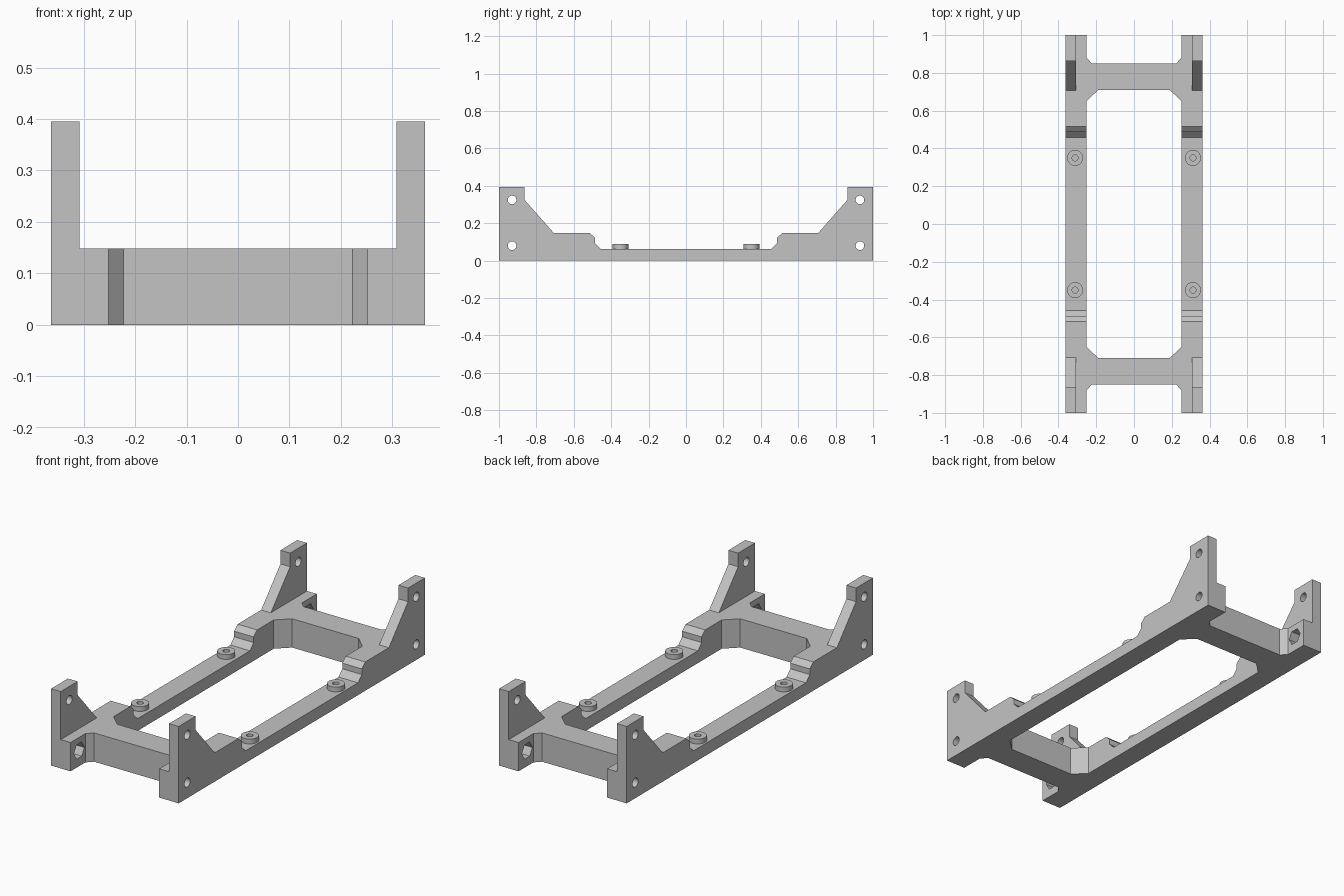
import bpy, bmesh
from math import pi
from mathutils import Matrix, Vector

cube = bpy.data.objects.get("Cube")
if cube:
    bpy.data.objects.remove(cube, do_unlink=True)

HALF_W, RAIL_IN, FIN_IN = 0.363, 0.252, 0.308
DECK, FIN_TOP, RAIL_TOP = 0.148, 0.395, 0.063

grey = bpy.data.materials.new("plain grey")
grey.use_nodes = True
grey.diffuse_color = (0.55, 0.55, 0.55, 1)
grey.node_tree.nodes["Principled BSDF"].inputs["Base Color"].default_value = grey.diffuse_color


def finish(bm, name):
    bmesh.ops.recalc_face_normals(bm, faces=bm.faces)
    mesh = bpy.data.meshes.new(name)
    bm.to_mesh(mesh)
    bm.free()
    mesh.materials.append(grey)
    obj = bpy.data.objects.new(name, mesh)
    bpy.context.scene.collection.objects.link(obj)
    return obj


def prism(name, points, along):
    """Extrude a closed outline of 3D points by a vector."""
    bm = bmesh.new()
    face = bm.faces.new([bm.verts.new(p) for p in points])
    ext = bmesh.ops.extrude_face_region(bm, geom=[face])
    verts = [v for v in ext["geom"] if isinstance(v, bmesh.types.BMVert)]
    bmesh.ops.translate(bm, verts=verts, vec=Vector(along))
    return finish(bm, name)


def rod(name, centre, radius, depth, axis="Z", sides=32):
    bm = bmesh.new()
    turn = Matrix.Rotation(pi / 2, 4, "Y") if axis == "X" else Matrix()
    bmesh.ops.create_cone(bm, cap_ends=True, segments=sides, radius1=radius, radius2=radius,
                          depth=depth, matrix=Matrix.Translation(centre) @ turn)
    return finish(bm, name)


def combine(obj, tool, operation="DIFFERENCE"):
    """Apply a boolean and discard the tool."""
    tool.hide_render = True
    mod = obj.modifiers.new(operation.title(), "BOOLEAN")
    mod.object, mod.operation, mod.solver = tool, operation, "EXACT"
    bpy.context.view_layer.update()
    result = obj.evaluated_get(bpy.context.evaluated_depsgraph_get())
    old = obj.data
    new = bpy.data.meshes.new_from_object(result)
    obj.modifiers.clear()
    obj.data = new
    bpy.data.meshes.remove(old)
    bpy.data.objects.remove(tool, do_unlink=True)


def mirrored(quarter):
    """Closed outline from a path running across one quarter, mirrored in both axes."""
    right = quarter + [(x, -y) for x, y in reversed(quarter)]
    return right + [(-x, y) for x, y in reversed(right)]


# Frame: plan outline crossed with the side profile
plan = mirrored([(0.223, 0.85), (RAIL_IN, 0.88), (RAIL_IN, 1), (HALF_W, 1)])
frame = prism("chassis_frame", [(x, y, 0) for x, y in plan], (0, 0, FIN_TOP))

step = [(1, 0), (1, FIN_TOP), (0.863, FIN_TOP), (0.863, 0.325), (0.707, DECK),
        (0.515, DECK), (0.487, 0.123), (0.487, 0.094), (0.457, RAIL_TOP)]
side = step + [(-y, z) for y, z in reversed(step)]
combine(frame, prism("side_profile", [(-0.5, y, z) for y, z in side], (1, 0, 0)), "INTERSECT")

# Central window with chamfered corners
window = mirrored([(0.189, 0.71), (RAIL_IN, 0.65)])
combine(frame, prism("window_cutter", [(x, y, -0.1) for x, y in window], (0, 0, 1)))

# Clear the space between the upright fins
gap = mirrored([(FIN_IN, 1.1)])
combine(frame, prism("gap_cutter", [(x, y, DECK) for x, y in gap], (0, 0, 1)))

# Bolt holes through the ends, with hexagonal nut pockets on the inner faces
for y in (-0.93, 0.93):
    for z in (0.08, 0.325):
        combine(frame, rod("bolt_cutter", (0, y, z), 0.023, 1, "X"))
    combine(frame, rod("nut_cutter", (0, y, 0.08), 0.042, 2 * FIN_IN, "X", 6))

# Raised mounting bosses with blind screw holes
for x, xname in ((0.312, "left"), (-0.312, "right")):
    for y, yname in ((-0.35, "front"), (0.35, "back")):
        boss = rod(f"{yname}_{xname}_boss", (x, y, 0.075), 0.042, 0.026)
        for part in (boss, frame):
            combine(part, rod("screw_cutter", (x, y, 0.07), 0.016, 0.08))
        for poly in boss.data.polygons:
            poly.use_smooth = abs(poly.normal.z) < 0.5
        boss.data.set_sharp_from_angle(angle=pi / 6)
